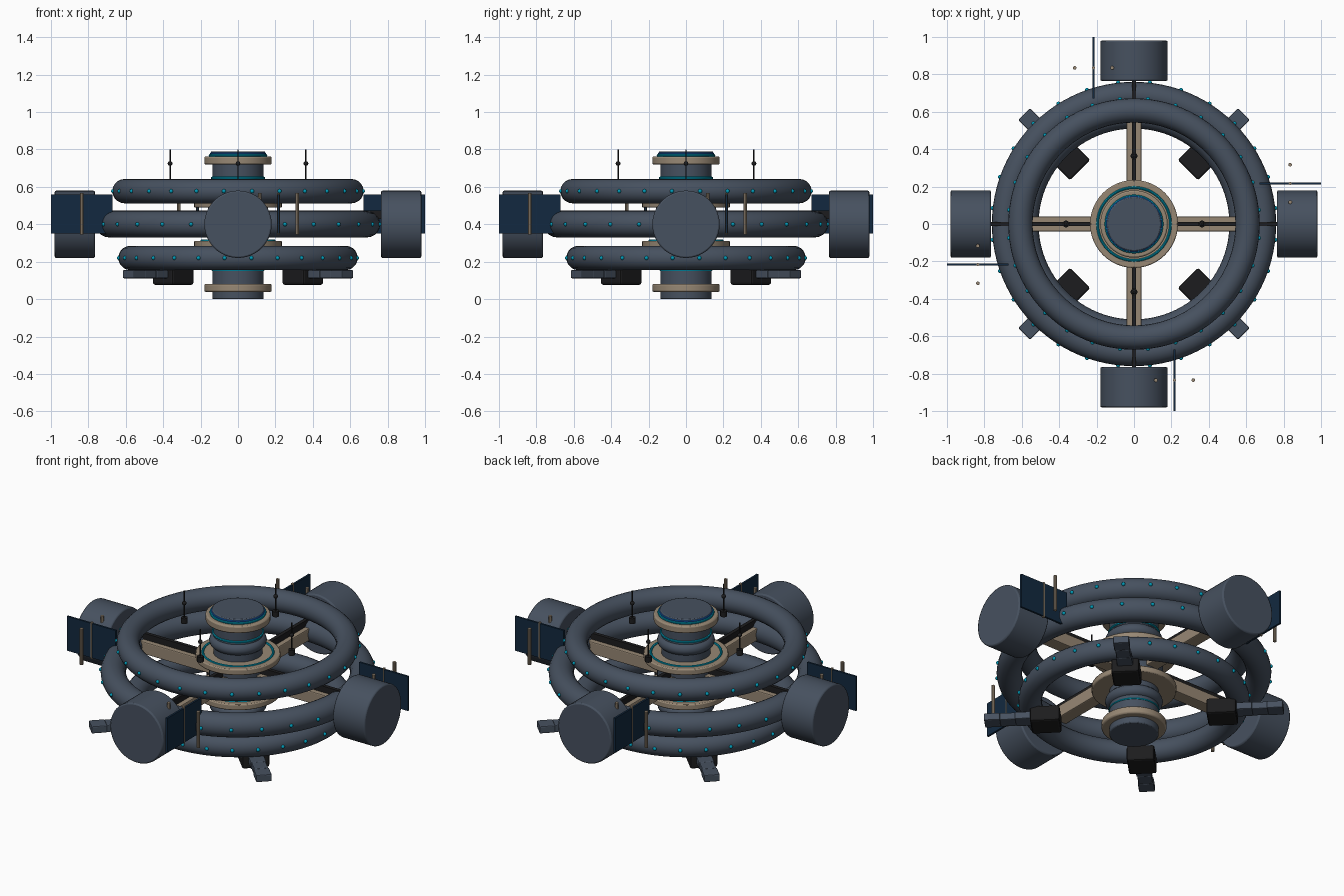
import bpy, math
from mathutils import Matrix, Vector

if "Cube" in bpy.data.objects:
    bpy.data.objects.remove(bpy.data.objects["Cube"])


def mat(name, col):
    m = bpy.data.materials.new(name)
    m.diffuse_color = (*col, 1)
    m.use_nodes = True
    m.node_tree.nodes["Principled BSDF"].inputs["Base Color"].default_value = m.diffuse_color
    return m


SLATE = mat("slate_hull", (0.062, 0.082, 0.115))
TAN = mat("tan_structure", (0.31, 0.245, 0.175))
BLACK = mat("black_metal", (0.012, 0.012, 0.013))
NAVY = mat("navy_panel", (0.006, 0.022, 0.05))
CYAN = mat("cyan_light", (0.0, 0.32, 0.47))
BLUE = mat("blue_light", (0.01, 0.12, 0.5))


def finish(name, material, bevel=0.0, smooth=True):
    o = bpy.context.object
    o.name = name
    o.data.materials.append(material)
    if bevel:
        b = o.modifiers.new("bevel", "BEVEL")
        b.width, b.segments = bevel, 2
    if smooth:
        bpy.ops.object.shade_smooth_by_angle(angle=math.radians(35))
    return o


def box(name, material, loc, size, bevel=0.0):
    bpy.ops.mesh.primitive_cube_add(size=1)
    o = finish(name, material, bevel, False)
    o.data.transform(Matrix.Translation(loc) @ Matrix.Diagonal((*size, 1)))
    return o


def cyl(name, material, a, b, r, verts=24, bevel=0.0):
    a, b = Vector(a), Vector(b)
    bpy.ops.mesh.primitive_cylinder_add(vertices=verts, radius=r, depth=(b - a).length)
    o = finish(name, material, bevel)
    rot = (b - a).to_track_quat("Z", "Y").to_matrix().to_4x4()
    o.data.transform(Matrix.Translation((a + b) / 2) @ rot)
    return o


def ball(name, material, loc, r):
    bpy.ops.mesh.primitive_uv_sphere_add(segments=10, ring_count=6, radius=r)
    o = finish(name, material)
    o.data.transform(Matrix.Translation(loc))
    return o


def ring(name, material, z, major, minor, segs=96, sides=20):
    bpy.ops.mesh.primitive_torus_add(major_radius=major, minor_radius=minor, location=(0, 0, z),
                                     major_segments=segs, minor_segments=sides)
    return finish(name, material)


def around(parts, count, start=0.0):
    """Copy parts around the z axis, sharing mesh data."""
    for o in parts:
        o.rotation_euler.z = start
        for i in range(1, count):
            c = o.copy()
            c.rotation_euler.z = start + i * math.tau / count
            bpy.context.collection.objects.link(c)


# Three habitat rings with running lights on the outer equator
for label, z, major, minor in (("upper", 0.577, 0.607, 0.065),
                               ("middle", 0.40, 0.69, 0.07),
                               ("lower", 0.22, 0.575, 0.065)):
    ring(label + "_ring", SLATE, z, major, minor)
    around([ball(label + "_ring_light", CYAN, (0, -major - minor, z), 0.011)], 28, math.tau / 56)

# Central hub: core, bulges, collars and light bands
cyl("hub_core", SLATE, (0, 0, 0), (0, 0, 0.785), 0.137, 48, 0.006)
cyl("hub_cap", SLATE, (0, 0, 0.76), (0, 0, 0.79), 0.145, 48, 0.006)
cyl("hub_middle", SLATE, (0, 0, 0.29), (0, 0, 0.52), 0.16, 48)
for z in (0.60, 0.21):
    ring("hub_bulge", SLATE, z, 0.125, 0.035, 48, 12)
for z in (0.741, 0.06):
    cyl("hub_collar", TAN, (0, 0, z - 0.022), (0, 0, z + 0.022), 0.18, 48, 0.008)
for z in (0.507, 0.293):
    cyl("hub_disc", TAN, (0, 0, z - 0.018), (0, 0, z + 0.018), 0.235, 48, 0.006)
    ring("disc_light_band", CYAN, z + 0.018, 0.195, 0.007, 48, 8)
ring("cap_light_band", CYAN, 0.768, 0.15, 0.007, 48, 8)
ring("cap_blue_band", BLUE, 0.778, 0.144, 0.006, 48, 8)
ring("neck_light_band", CYAN, 0.648, 0.138, 0.007, 48, 8)
ring("lower_light_band", CYAN, 0.155, 0.135, 0.006, 48, 8)

# Spokes, pods, antennas and panels: four of each
spoke = box("spoke", TAN, (0, -0.39, 0.40), (0.08, 0.52, 0.075), 0.006)
conduit = box("spoke_conduit", BLACK, (0, -0.45, 0.452), (0.022, 0.66, 0.045))
pod = cyl("pod", SLATE, (0, -0.765, 0.40), (0, -0.98, 0.40), 0.18, 48, 0.008)
antenna = cyl("antenna_pole", BLACK, (0, -0.363, 0.60), (0, -0.363, 0.80), 0.004, 8)
antenna_ball = ball("antenna_ball", BLACK, (0, -0.363, 0.725), 0.013)
antenna_base = cyl("antenna_base", BLACK, (0, -0.363, 0.605), (0, -0.363, 0.638), 0.019, 12)
panel = box("solar_panel", NAVY, (0.217, -0.835, 0.455), (0.012, 0.33, 0.21))
rods = [cyl("panel_rod", TAN, (x, -0.835, 0.345), (x, -0.835, 0.566), r, 10)
        for x, r in ((0.117, 0.01), (0.317, 0.01), (0.217, 0.008))]
around([spoke, conduit, pod, antenna, antenna_ball, antenna_base, panel] + rods, 4)

# Diagonal docking arms beneath the lower ring
dock = box("dock_housing", BLACK, (0, -0.49, 0.123), (0.154, 0.165, 0.095), 0.012)
arms = [box("dock_arm", SLATE, (0, -r, 0.133), (w, 0.088, 0.044), 0.006)
        for r, w in ((0.615, 0.088), (0.70, 0.08), (0.786, 0.088))]
around([dock] + arms, 4, math.pi / 4)
